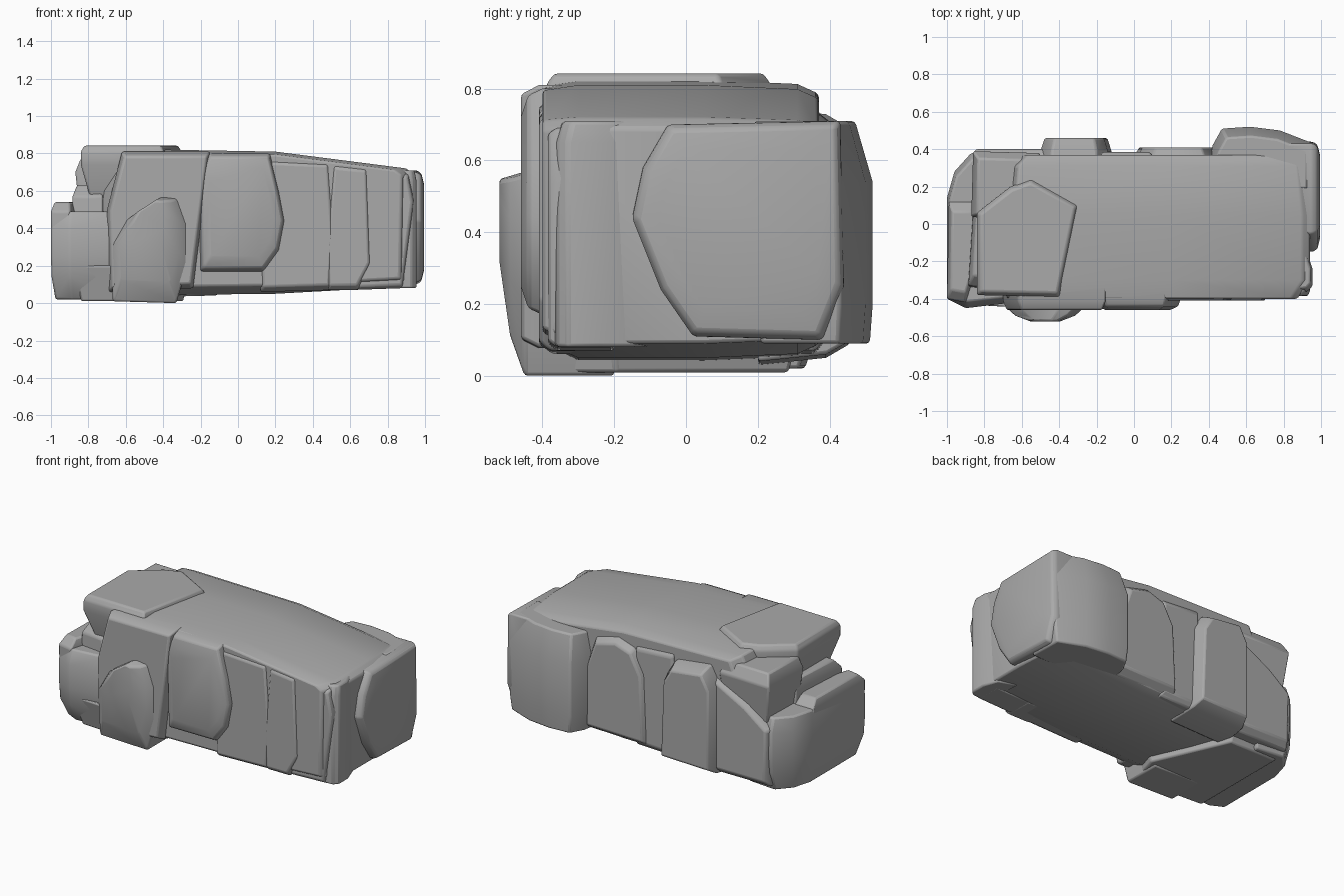
import bpy
import bmesh
from mathutils import Vector

default = bpy.data.objects.get("Cube")
if default:
    bpy.data.objects.remove(default, do_unlink=True)

stone = bpy.data.materials.new("grey stone")
stone.use_nodes = True
grey = (0.4, 0.4, 0.4, 1)
stone.diffuse_color = grey
stone.node_tree.nodes["Principled BSDF"].inputs["Base Color"].default_value = grey
stone.node_tree.nodes["Principled BSDF"].inputs["Roughness"].default_value = 0.9

# How an outline point and a depth become a position, for each direction
PLACE = {
    "x": lambda a, b, d: Vector((d, a, b)),
    "y": lambda a, b, d: Vector((a, d, b)),
    "z": lambda a, b, d: Vector((a, b, d)),
}


def chunk(name, axis, outline, sections, chip=0.01):
    """Convex stone: an outline repeated at (depth, scale, optional lift) sections."""
    centre_a = (min(p[0] for p in outline) + max(p[0] for p in outline)) / 2
    centre_b = (min(p[1] for p in outline) + max(p[1] for p in outline)) / 2
    bm = bmesh.new()
    for depth, scale, *lift in sections:
        for a, b in outline:
            a = centre_a + (a - centre_a) * scale
            b = centre_b + (b - centre_b) * scale + sum(lift)
            bm.verts.new(PLACE[axis](a, b, depth))
    hull = bmesh.ops.convex_hull(bm, input=bm.verts)
    loose = {g for g in hull["geom_interior"] + hull["geom_unused"]
             if isinstance(g, bmesh.types.BMVert)}
    bmesh.ops.delete(bm, geom=list(loose), context="VERTS")
    bmesh.ops.dissolve_limit(bm, angle_limit=0.03, verts=bm.verts, edges=bm.edges)
    bmesh.ops.recalc_face_normals(bm, faces=bm.faces)
    mesh = bpy.data.meshes.new(name)
    bm.to_mesh(mesh)
    bm.free()
    mesh.materials.append(stone)
    obj = bpy.data.objects.new(name, mesh)
    bpy.context.collection.objects.link(obj)
    bevel = obj.modifiers.new("worn edges", "BEVEL")
    bevel.width = chip
    bevel.segments = 2
    bevel.limit_method = "ANGLE"
    bevel.angle_limit = 0.5
    bpy.ops.object.select_all(action="DESELECT")
    bpy.context.view_layer.objects.active = obj
    obj.select_set(True)
    bpy.ops.object.shade_smooth_by_angle(angle=0.6)


# Main mass with the sloping roof and undercut front
chunk("main_body", "y",
      [(-.7, .04), (-.74, .6), (-.64, .825), (-.2, .81), (.2, .81), (.9, .72),
       (.94, .69), (.93, .09), (.2, .05)],
      [(-.4, .92, .015), (-.3, 1), (.05, 1), (.31, .97), (.37, .9)])

# Overhanging lip at the top of the low end, and the lower shoulder behind it
chunk("roof_lip", "z",
      [(-.84, -.38), (-.4, -.39), (-.3, .1), (-.55, .24), (-.66, .2), (-.84, .06)],
      [(.5, .75), (.74, 1), (.81, 1), (.842, .93)])
chunk("end_shoulder", "z",
      [(-.87, .04), (-.6, 0), (-.5, .38), (-.86, .39)],
      [(.45, .85), (.6, .94), (.7, 1), (.77, .85, -.01)])

# Low foot under the heavier end
chunk("base_foot", "z",
      [(-.85, -.4), (-.35, -.43), (-.28, -.2), (-.5, .3), (-.85, .3)],
      [(.01, .96), (.2, 1.1)])

# Ledge at the low end, with a raised outer rim
chunk("end_ledge", "z",
      [(-1, -.4), (-.9, -.45), (-.65, -.42), (-.65, .36), (-.87, .38),
       (-.96, .28), (-1, .14)],
      [(.02, .86, .01), (.14, .98), (.25, 1), (.4, 1), (.49, .92)])
chunk("ledge_rim", "z",
      [(-1, -.4), (-.9, -.42), (-.8, -.1), (-.86, .12), (-.99, .12)],
      [(.3, 1), (.49, 1), (.54, .8)])
chunk("ledge_step", "z",
      [(-.89, -.34), (-.72, -.36), (-.7, .1), (-.86, .12)],
      [(.4, 1), (.57, .95), (.63, .7)])

# Front face: broad panel, leaning boulder, round bulge and split slabs
chunk("front_panel", "y",
      [(-.69, .06), (-.7, .5), (-.62, .81), (-.15, .81), (-.2, .4), (-.24, .08)],
      [(-.2, 1), (-.41, 1), (-.46, .93)])
chunk("front_boulder", "y",
      [(-.67, .01), (-.68, .3), (-.6, .44), (-.4, .57), (-.32, .56), (-.27, .42),
       (-.27, .2), (-.33, 0)],
      [(-.2, 1), (-.45, 1), (-.49, .78, .05), (-.52, .4, .15)])
chunk("front_bulge", "y",
      [(-.2, .17), (-.21, .7), (-.16, .8), (.17, .8), (.22, .6), (.25, .44),
       (.22, .28), (.14, .17)],
      [(-.2, 1), (-.4, 1), (-.44, .94), (-.46, .75)])
chunk("front_middle_slab", "y",
      [(.12, .06), (.1, .78), (.49, .76), (.52, .36), (.46, .28), (.5, .07)],
      [(-.2, 1), (-.37, 1), (-.41, .92)])
chunk("front_split_slab", "y",
      [(.48, .07), (.47, .28), (.53, .4), (.51, .75), (.69, .73), (.71, .2), (.64, .07)],
      [(-.2, 1), (-.38, 1), (-.41, .92)])
chunk("front_right_slab", "y",
      [(.6, .07), (.74, .24), (.69, .71), (.91, .69), (.94, .55), (.9, .26), (.88, .08)],
      [(-.2, 1), (-.36, 1), (-.385, .94)])

# High end: thin corner slab, then the broad end plate
chunk("end_corner", "z",
      [(.82, -.37), (.93, -.36), (.955, -.33), (.955, -.24), (.92, -.14), (.8, -.1)],
      [(.08, 1), (.65, 1), (.71, .85)])
chunk("end_plate", "x",
      [(.02, .11), (-.07, .24), (-.15, .44), (-.12, .58), (-.05, .7), (.43, .71),
       (.44, .25), (.38, .1)],
      [(.8, 1), (.955, 1), (.98, .95), (.995, .75)])

# Back face: corner mass, arched slab, tall pillar and recessed flank
chunk("back_corner", "z",
      [(.38, .2), (.42, .42), (.47, .51), (.62, .52), (.78, .5), (.86, .45),
       (.96, .43), (.96, .2)],
      [(.09, .95), (.2, 1), (.54, 1), (.71, .88, -.03)])
chunk("back_arch", "y",
      [(0, .08), (.02, .55), (.1, .7), (.22, .74), (.38, .7), (.45, .5), (.45, .09)],
      [(.2, 1), (.36, 1), (.41, .88)])
chunk("back_pillar", "y",
      [(-.5, .05), (-.5, .62), (-.44, .73), (-.2, .7), (-.14, .6), (-.12, .06)],
      [(.2, 1.06), (.39, 1), (.46, .88)])
chunk("back_joint", "y",
      [(-.2, .06), (-.18, .74), (.1, .72), (.1, .07)],
      [(.2, 1), (.36, 1), (.385, .9)])
chunk("back_flank", "y",
      [(-.86, .05), (-.87, .42), (-.7, .55), (-.45, .68), (-.45, .05)],
      [(.1, 1), (.36, 1), (.4, .88)])
